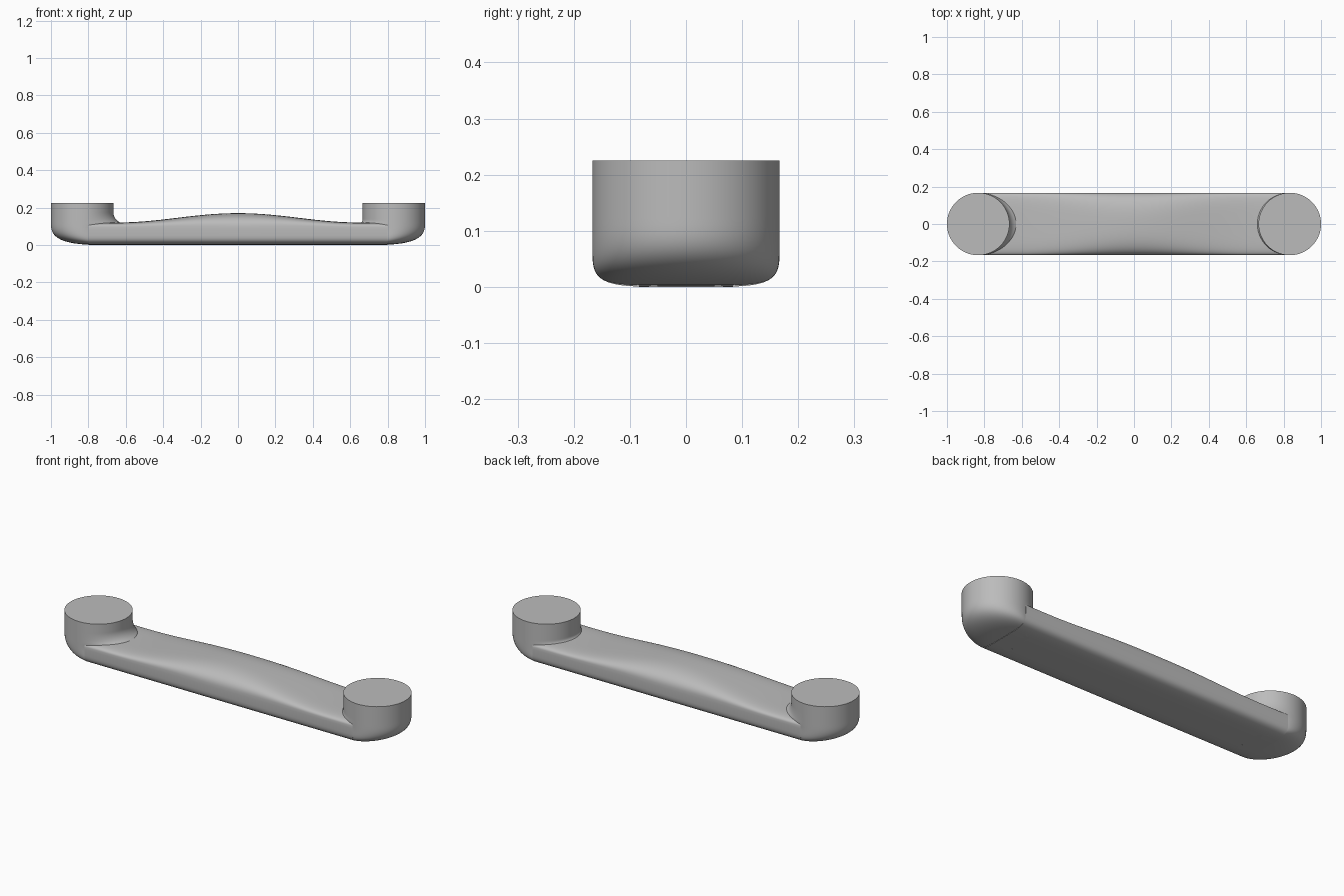
import bpy
import bmesh
from math import sin, cos, pi, sqrt, copysign

cube = bpy.data.objects.get("Cube")
if cube:
    bpy.data.objects.remove(cube, do_unlink=True)

GREY = (0.5, 0.5, 0.5, 1.0)
metal = bpy.data.materials.new("plain grey")
metal.use_nodes = True
metal.diffuse_color = GREY
metal.node_tree.nodes["Principled BSDF"].inputs["Base Color"].default_value = GREY

W = 0.167          # half width of the handle and radius of the posts
H = 0.225          # height of the posts
CX = 1 - W         # post centre
BEND = 0.12        # height of the rounded elbow under each post
SIDES = 64


def power(v, n):
    return copysign(abs(v) ** (2 / n), v)


def loft(name, rings):
    """Skin a list of closed rings and cap both ends."""
    bm = bmesh.new()
    loops = [[bm.verts.new(p) for p in ring] for ring in rings]
    for a, b in zip(loops, loops[1:]):
        for i in range(len(a)):
            j = (i + 1) % len(a)
            bm.faces.new((a[i], a[j], b[j], b[i]))
    bm.faces.new(loops[0][::-1])
    bm.faces.new(loops[-1])
    bmesh.ops.recalc_face_normals(bm, faces=bm.faces)
    mesh = bpy.data.meshes.new(name)
    bm.to_mesh(mesh)
    bm.free()
    mesh.materials.append(metal)
    obj = bpy.data.objects.new(name, mesh)
    bpy.context.collection.objects.link(obj)
    return obj


# Grip bar: rounded flat bottom, domed top that swells in the middle
def bar_section(x):
    swell = cos(pi * x / 1.3) ** 2 if abs(x) < 0.65 else 0
    crest, mid = 0.12 + 0.05 * swell, 0.085
    n_top = 4.5 - 1.8 * swell
    ring = []
    for i in range(SIDES):
        a = 2 * pi * i / SIDES
        n, h = (n_top, crest - mid) if sin(a) > 0 else (5, mid)
        ring.append((x, W * power(cos(a), n), mid + h * power(sin(a), n)))
    return ring


bar = loft("grip_bar", [bar_section(-0.8 + 1.6 * i / 64) for i in range(65)])


# Posts: flat round top, elbow underneath, fillet towards the bar
def post_ring(side, z, fillet):
    drop = max(0, 1 - z / BEND)
    reach = max(0.02, (1 - drop ** 3) ** (1 / 3))
    width = max(0.5, (1 - max(0, 1 - z / 0.085) ** 5) ** 0.2)
    t = min(max(z - 0.115, 0), fillet)
    flare = fillet - sqrt(fillet ** 2 - (fillet - t) ** 2)
    flare = min(flare, 0.8 * fillet) if z > 0.1 else 0
    ring = []
    for i in range(SIDES):
        a = 2 * pi * i / SIDES
        x = CX + W * cos(a) - flare * max(0, -cos(a)) ** 1.5
        if z < BEND:
            x = 0.7 + reach * (x - 0.7)
        ring.append((side * x, W * width * sin(a), z))
    return ring


heights = [BEND * (1 - cos(pi / 2 * i / 20)) for i in range(20)]
heights += [BEND + (H - BEND) * i / 20 for i in range(21)]
posts = []
for name, side, fillet in (("left_post", 1, 0.02), ("right_post", -1, 0.06)):
    posts.append(loft(name, [post_ring(side, z, fillet) for z in heights]))

# Smooth shading with crisp rims
for obj in [bar] + posts:
    bpy.ops.object.select_all(action="DESELECT")
    obj.select_set(True)
    bpy.context.view_layer.objects.active = obj
    bpy.ops.object.shade_smooth_by_angle(angle=0.7)
